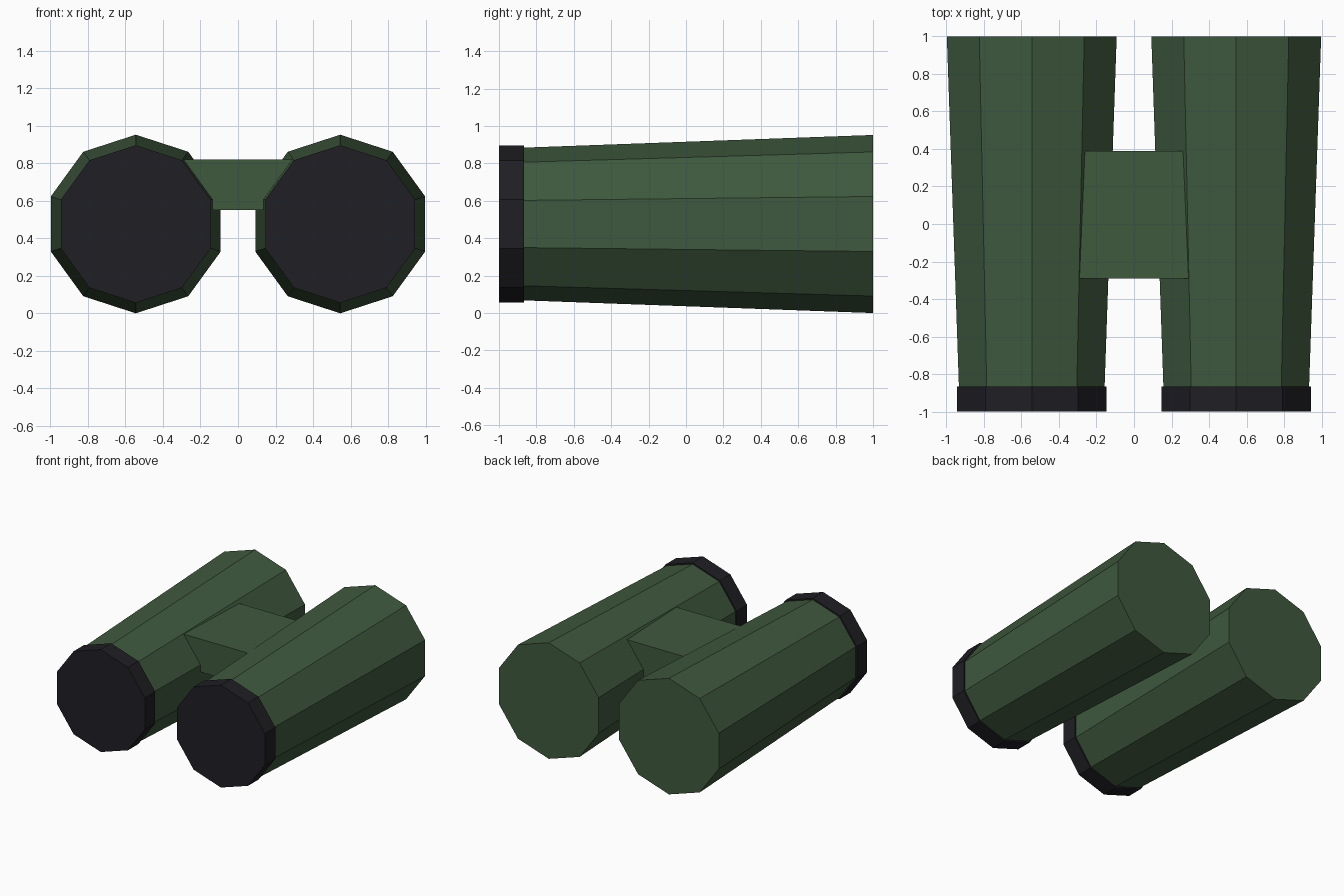
import bpy
from math import pi

if "Cube" in bpy.data.objects:
    bpy.data.objects.remove(bpy.data.objects["Cube"])

CENTRE_Z = 0.476
BARREL_X = 0.545


def material(name, rgb):
    mat = bpy.data.materials.new(name)
    mat.diffuse_color = (*rgb, 1)
    mat.use_nodes = True
    mat.node_tree.nodes["Principled BSDF"].inputs["Base Color"].default_value = mat.diffuse_color
    return mat


def tube(name, x, y_front, y_back, r_front, r_back, mat):
    # ten-sided tube lying along y, with a corner at the top
    bpy.ops.mesh.primitive_cone_add(
        vertices=10, radius1=r_back, radius2=r_front, depth=y_back - y_front,
        location=(x, (y_front + y_back) / 2, CENTRE_Z), rotation=(pi / 2, 0, 0))
    obj = bpy.context.object
    obj.name = name
    obj.data.materials.append(mat)


green = material("olive_green", (0.05, 0.1, 0.048))
black = material("black_rubber", (0.014, 0.013, 0.017))

# Tapered barrels and their dark front rims
for side, x in (("left", -BARREL_X), ("right", BARREL_X)):
    tube(f"{side}_barrel", x, -0.93, 1.0, 0.406, 0.476, green)
    tube(f"{side}_end_cap", x, -1.0, -0.865, 0.42, 0.42, black)

# Block joining the barrels, its ends buried in them
bpy.ops.mesh.primitive_cube_add(size=1, location=(0, 0.05, 0.685))
bridge = bpy.context.object
bridge.name = "bridge"
bridge.scale = (0.6, 0.68, 0.27)
bridge.data.materials.append(green)
